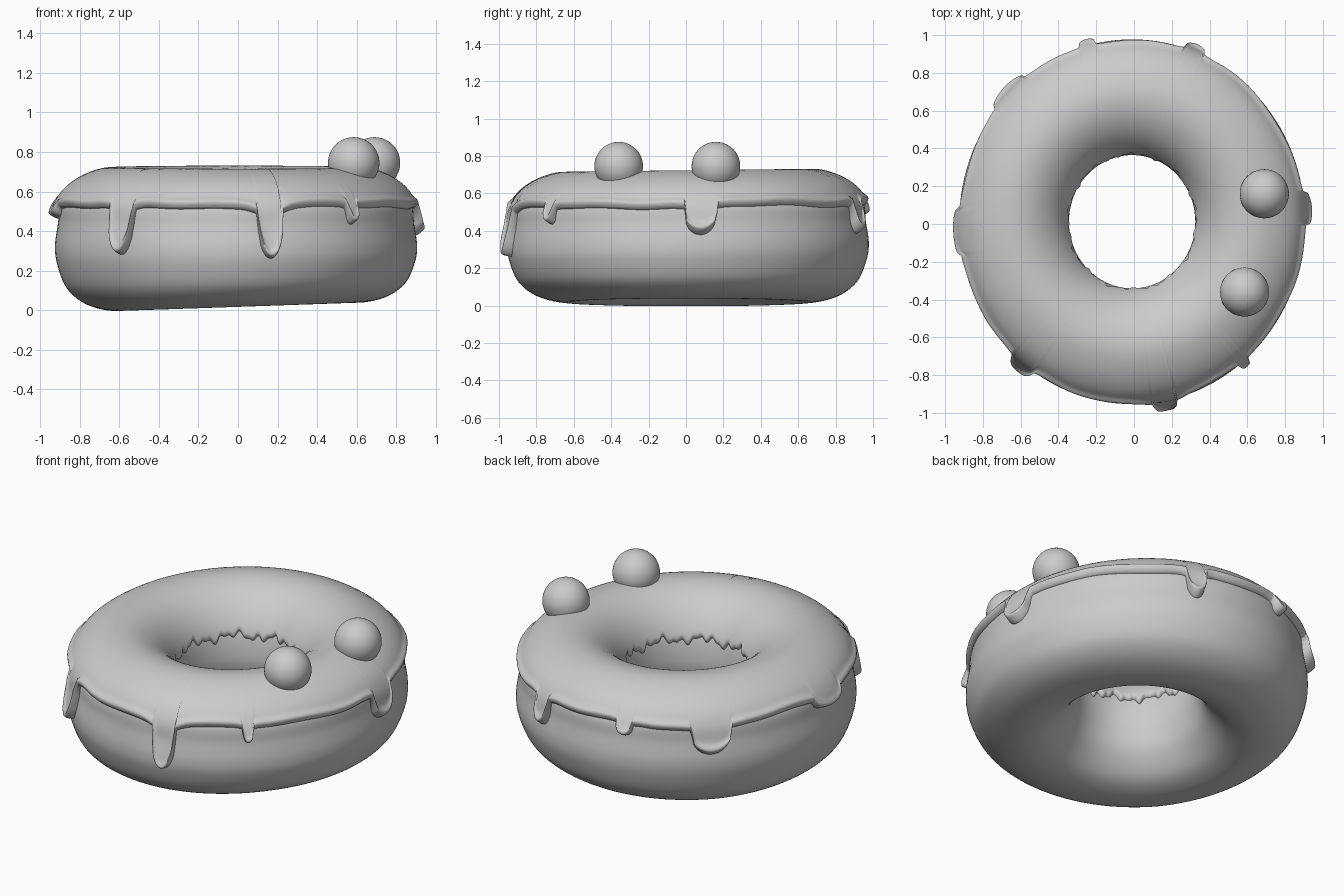
import bpy
import math
from mathutils import Vector

cube = bpy.data.objects.get("Cube")
if cube:
    bpy.data.objects.remove(cube)

grey = bpy.data.materials.new("plain grey")
grey.use_nodes = True
grey.diffuse_color = (0.6, 0.6, 0.6, 1)
grey.node_tree.nodes["Principled BSDF"].inputs["Base Color"].default_value = (0.6, 0.6, 0.6, 1)

# Cross-section of the dough as (radius, height): up the hole, over the top, down the outside
SECTION = [(.335, .36), (.36, .5), (.43, .61), (.53, .68), (.64, .70), (.75, .67),
           (.84, .61), (.89, .53), (.90, .44), (.915, .33), (.905, .24), (.86, .13),
           (.78, .06), (.68, .025), (.58, .02), (.47, .06), (.38, .16), (.345, .26)]
STEPS = 8


def smooth_loop(points):
    """Closed Catmull-Rom curve through the points."""
    p = [Vector(q) for q in points]
    n = len(p)
    out = []
    for i in range(n):
        a, b, c, d = p[i - 1], p[i], p[(i + 1) % n], p[(i + 2) % n]
        for k in range(STEPS):
            t = k / STEPS
            out.append(0.5 * (2 * b + (c - a) * t + (2 * a - 5 * b + 4 * c - d) * t ** 2
                              + (3 * b - a - 3 * c + d) * t ** 3))
    return out


loop = smooth_loop(SECTION)
COUNT = len(loop)
SPACING = sum((loop[i] - loop[i - 1]).length for i in range(COUNT)) / COUNT
CREST = max(range(COUNT), key=lambda i: loop[i].y)


def surface(f):
    """Point and outward normal of the section at a fractional index."""
    i = math.floor(f)
    a, b = loop[i % COUNT], loop[(i + 1) % COUNT]
    tangent = (loop[(i + 2) % COUNT] - loop[(i - 1) % COUNT]).normalized()
    return a.lerp(b, f - i), Vector((-tangent.y, tangent.x))


def index_at(height, step):
    """Fractional index where the section falls to a height, walking from the crest."""
    i = CREST
    while loop[(i + step) % COUNT].y > height:
        i += step
    a, b = loop[i % COUNT].y, loop[(i + step) % COUNT].y
    return i + step * (a - height) / (a - b)


def place(angle, point):
    """Sweep a section point around the slightly oval, hand-made ring."""
    r, z = point
    x, y = r * math.cos(angle), r * math.sin(angle) * 1.055
    low = max(0, 1 - z / 0.3)
    z += low * 0.022 * max(-1, min(1, x / 0.6)) + (1 - low) * 0.012 * y
    return (x - 0.01, y + 0.012, z)


def finish(obj, name):
    obj.name = name
    obj.data.materials.clear()
    obj.data.materials.append(grey)
    for face in obj.data.polygons:
        face.use_smooth = True


def sweep(name, columns, rows, point_at, closed):
    """Grid of points around the ring, joined by quads."""
    verts = []
    for c in range(columns):
        verts += point_at(2 * math.pi * c / columns)
    faces = []
    for c in range(columns):
        n = (c + 1) % columns
        for r in range(rows if closed else rows - 1):
            s = (r + 1) % rows
            faces.append((c * rows + r, c * rows + s, n * rows + s, n * rows + r))
    mesh = bpy.data.meshes.new(name)
    mesh.from_pydata(verts, [], faces)
    mesh.flip_normals()
    obj = bpy.data.objects.new(name, mesh)
    bpy.context.collection.objects.link(obj)
    finish(obj, name)


# Dough ring
sweep("dough", 128, COUNT, lambda t: [place(t, p) for p in loop], True)

# Icing drips: angle in degrees, half width, lowest height
DRIPS = [(4, .085, .37), (69, .055, .37), (105, .045, .46), (135, .11, .37),
         (183, .12, .47), (231, .07, .28), (281, .065, .28), (310, .03, .44)]
EDGE = 0.525
THICK = 0.026
ROWS = 64


def drip(t):
    """Height of the icing edge and drip strength at an angle."""
    height = EDGE + 0.006 * math.sin(5 * t) + 0.005 * math.sin(11 * t + 1)
    strength = 0
    for degrees, half, lowest in DRIPS:
        gap = (t - math.radians(degrees) + math.pi) % (2 * math.pi) - math.pi
        x = abs(gap) * 0.95 / half
        w = math.sqrt(1 - x * x) ** 0.6 if x < 1 else 0
        skirt = 0.16 * math.exp(-(x / 1.3) ** 2)
        w = max(w * 0.84 + skirt, skirt)
        height -= (EDGE - lowest) * w
        strength = max(strength, w)
    return height, strength


def icing_column(t):
    height, strength = drip(t)
    jag = 0.012 * math.sin(9 * t) + 0.012 * math.sin(23 * t + 2) + 0.008 * math.sin(41 * t)
    start, end = index_at(0.47 + jag, -1), index_at(height, 1)
    column = []
    for k in range(ROWS):
        u = 0.5 - 0.5 * math.cos(math.pi * k / (ROWS - 1))
        f = start + (end - start) * u
        inner, outer = (f - start) * SPACING, (end - f) * SPACING
        d = min(1, min(inner, outer) / THICK)
        h = THICK * math.sqrt(max(0, 1 - (1 - d) ** 2)) - 0.003
        # Rounded bead along the outer rim, thicker on the drips
        h += 0.012 * math.exp(-((outer - 0.035) / 0.02) ** 2)
        h += 0.018 * strength * d * math.exp(-(outer / 0.12) ** 2)
        point, normal = surface(f)
        column.append(place(t, point + normal * h))
    return column


sweep("icing", 600, ROWS, icing_column, False)

# Two round toppings
for i, (x, y) in enumerate([(0.585, -0.36), (0.69, 0.16)]):
    bpy.ops.mesh.primitive_uv_sphere_add(segments=48, ring_count=24, radius=0.13,
                                         location=(x, y, 0.745))
    finish(bpy.context.object, f"topping_ball_{i + 1}")
